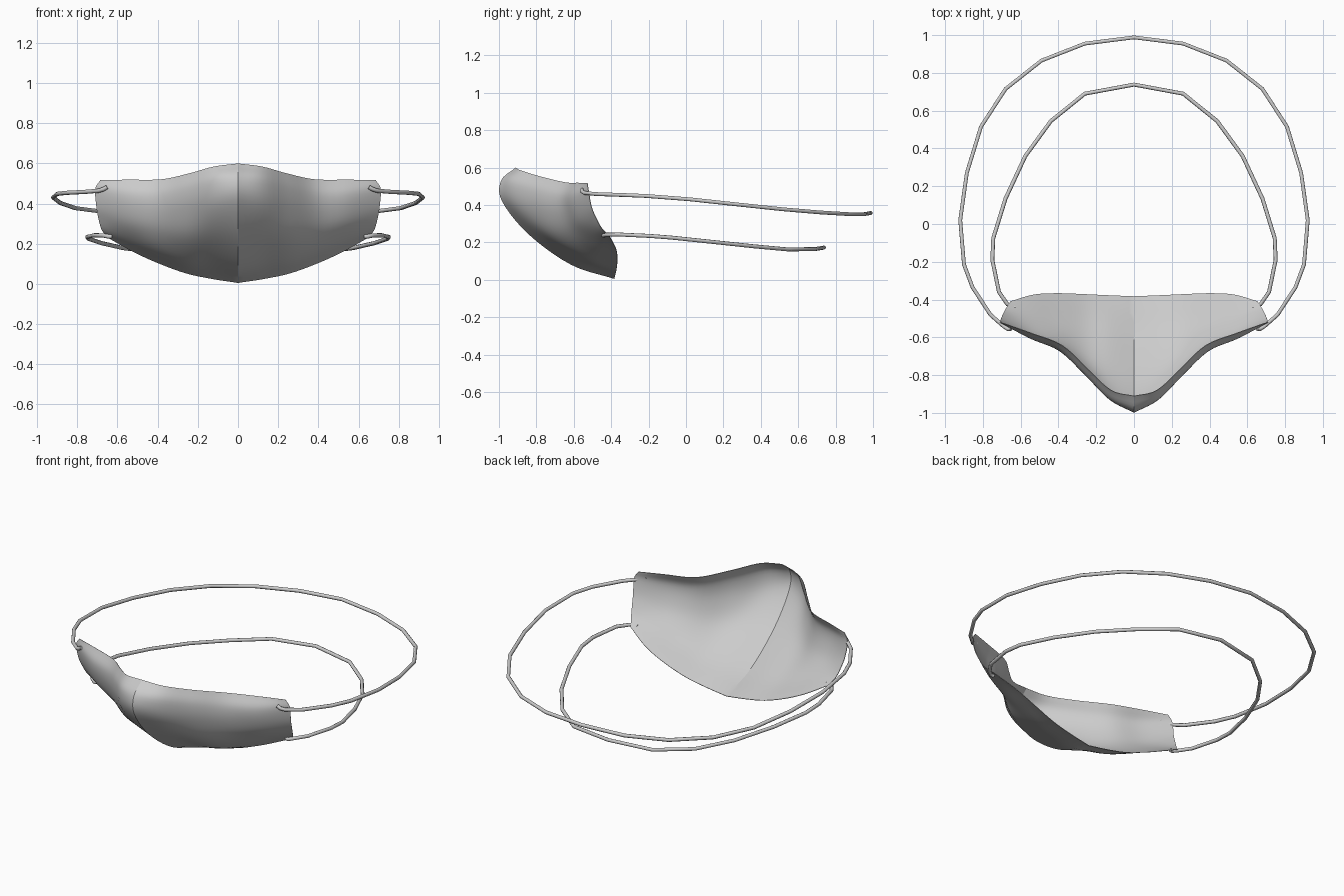
import bpy
from mathutils import Vector

if "Cube" in bpy.data.objects:
    bpy.data.objects.remove(bpy.data.objects["Cube"])

grey = bpy.data.materials.new("light_grey")
grey.diffuse_color = (0.6, 0.6, 0.6, 1)
grey.use_nodes = True
grey.node_tree.nodes["Principled BSDF"].inputs["Base Color"].default_value = grey.diffuse_color

# Half shell: columns from centre seam to side, each running top to bottom
COLUMNS = [
    [(0, -.91, .598), (0, -.987, .53), (0, -.982, .42), (0, -.842, .245), (0, -.615, .082), (0, -.383, .006)],
    [(.12, -.88, .583), (.125, -.93, .515), (.13, -.907, .395), (.13, -.787, .25), (.13, -.58, .109), (.13, -.378, .026)],
    [(.24, -.772, .55), (.25, -.805, .48), (.255, -.79, .375), (.26, -.71, .242), (.26, -.545, .122), (.26, -.372, .054)],
    [(.38, -.642, .52), (.39, -.672, .45), (.40, -.66, .36), (.40, -.615, .262), (.40, -.518, .172), (.40, -.367, .105)],
    [(.55, -.575, .518), (.555, -.602, .455), (.555, -.592, .375), (.55, -.555, .295), (.54, -.48, .223), (.53, -.374, .165)],
    [(.685, -.527, .516), (.71, -.52, .472), (.705, -.505, .39), (.695, -.48, .33), (.68, -.45, .275), (.655, -.41, .235)],
]


def smooth_line(points, steps):
    """Smooth curve through the given points."""
    p = [Vector(q) for q in points]
    p = [2 * p[0] - p[1]] + p + [2 * p[-1] - p[-2]]
    out = []
    for i in range(1, len(p) - 2):
        a, b, c, d = p[i - 1:i + 3]
        for k in range(steps):
            t = k / steps
            out.append(0.5 * (2 * b + (c - a) * t + (2 * a - 5 * b + 4 * c - d) * t * t
                              + (3 * b - a - 3 * c + d) * t ** 3))
    return out + [p[-2]]


def activate(obj):
    bpy.ops.object.select_all(action='DESELECT')
    obj.select_set(True)
    bpy.context.view_layer.objects.active = obj


def build_shell():
    cols = [smooth_line(c, 5) for c in COLUMNS]
    rows = [smooth_line(r, 5) for r in zip(*cols)]
    n = len(rows[0])
    verts = [v for r in rows for v in r]
    faces = [(i * n + j, (i + 1) * n + j, (i + 1) * n + j + 1, i * n + j + 1)
             for i in range(len(rows) - 1) for j in range(n - 1)]
    mesh = bpy.data.meshes.new("mask_shell")
    mesh.from_pydata(verts, [], faces)
    mesh.materials.append(grey)
    obj = bpy.data.objects.new("mask_shell", mesh)
    bpy.context.collection.objects.link(obj)
    activate(obj)
    mirror = obj.modifiers.new("mirror", 'MIRROR')
    mirror.use_clip = True
    thick = obj.modifiers.new("cloth_thickness", 'SOLIDIFY')
    thick.thickness = 0.003
    thick.offset = 0
    for m in ("mirror", "cloth_thickness"):
        bpy.ops.object.modifier_apply(modifier=m)
    bpy.ops.object.shade_smooth_by_angle(angle=0.42)


def build_strap(name, half, radius=0.0105):
    """Round cord from the right hook, behind the head, to the left hook."""
    points = half + [(-x, y, z) for x, y, z in reversed(half[:-1])]
    curve = bpy.data.curves.new(name, 'CURVE')
    curve.dimensions = '3D'
    curve.bevel_depth = radius
    curve.bevel_resolution = 2
    curve.use_fill_caps = True
    spline = curve.splines.new('POLY')
    spline.points.add(len(points) - 1)
    for sp, co in zip(spline.points, points):
        sp.co = (*co, 1)
    curve.materials.append(grey)
    obj = bpy.data.objects.new(name, curve)
    bpy.context.collection.objects.link(obj)
    activate(obj)
    bpy.ops.object.convert(target='MESH')
    bpy.ops.object.shade_smooth_by_angle(angle=1.0)


build_shell()

# Head straps, each starting with the small hook on the shell edge
build_strap("upper_strap", [
    (.652, -.557, .482), (.668, -.556, .472), (.69, -.542, .464), (.76, -.48, .458), (.855, -.335, .453),
    (.90, -.215, .448), (.92, .02, .43), (.885, .27, .403), (.81, .515, .377),
    (.68, .715, .36), (.49, .865, .351), (.26, .955, .351), (0, .988, .357)])
build_strap("lower_strap", [
    (.628, -.44, .235), (.645, -.443, .236), (.67, -.425, .241), (.715, -.36, .242), (.75, -.19, .234),
    (.745, -.075, .225), (.68, .135, .203), (.575, .36, .179),
    (.44, .545, .162), (.26, .69, .164), (0, .738, .172)])
